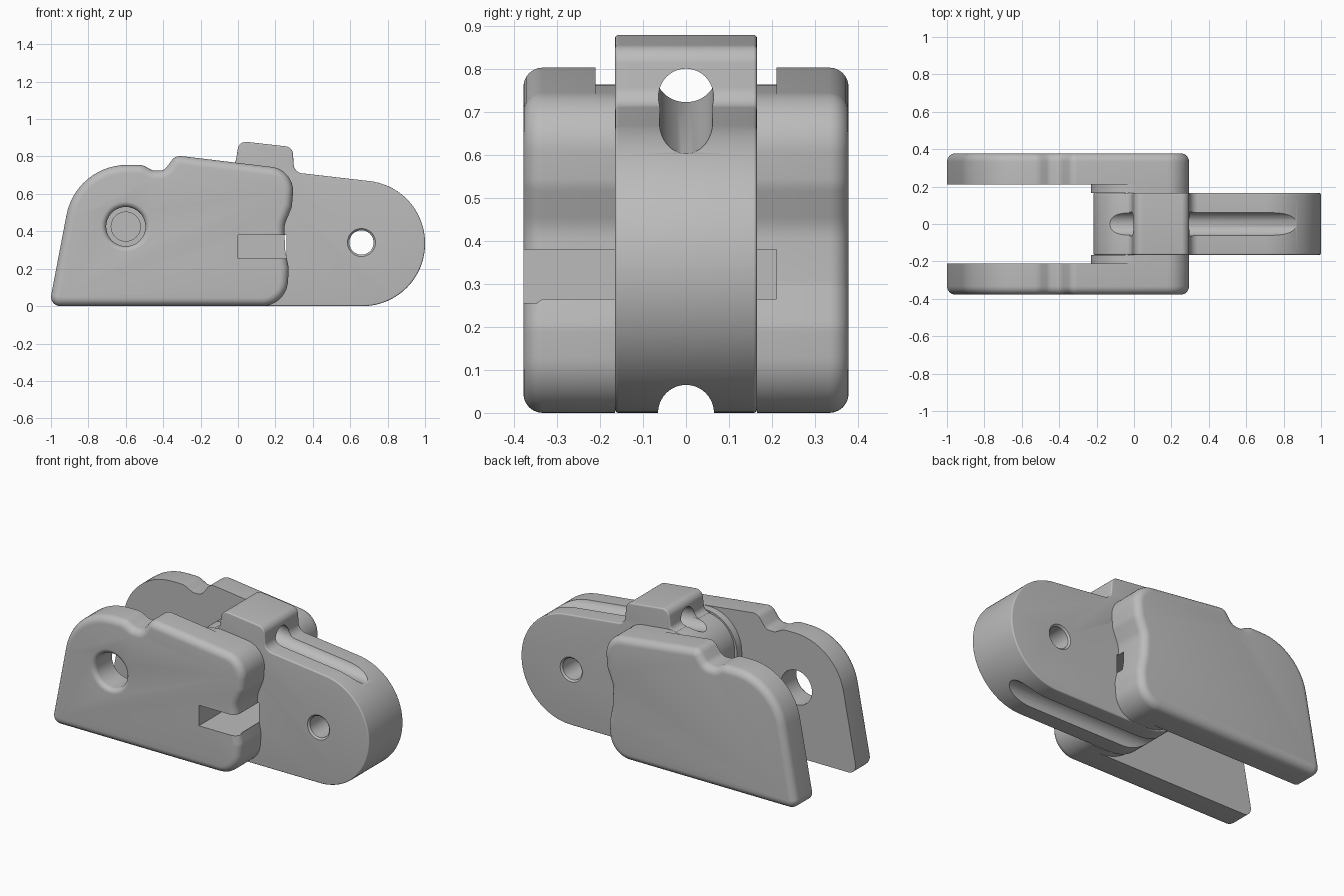
import bpy, bmesh, math
from mathutils import Vector

cube = bpy.data.objects.get("Cube")
if cube:
    bpy.data.objects.remove(cube, do_unlink=True)

grey = bpy.data.materials.new("plain grey")
grey.use_nodes = True
grey.diffuse_color = (0.5, 0.5, 0.5, 1)
grey.node_tree.nodes["Principled BSDF"].inputs["Base Color"].default_value = (0.5, 0.5, 0.5, 1)


def rounded(corners, steps=12):
    """Outline in x, z from corners (x, z, fillet radius)."""
    out = []
    for i, (x, z, r) in enumerate(corners):
        p = Vector((x, z))
        a = (Vector(corners[i - 1][:2]) - p).normalized()
        b = (Vector(corners[(i + 1) % len(corners)][:2]) - p).normalized()
        half = a.angle(b) / 2
        centre = p + (a + b).normalized() * r / math.sin(half)
        start = p + a * r / math.tan(half) - centre
        end = p + b * r / math.tan(half) - centre
        sweep = start.angle_signed(end)
        n = max(2, round(steps * abs(sweep) / 1.2))
        for k in range(n + 1):
            t = -sweep * k / n
            c, s = math.cos(t), math.sin(t)
            out.append(centre + Vector((start.x * c - start.y * s, start.x * s + start.y * c)))
    return out


def finish(name, bm):
    bmesh.ops.recalc_face_normals(bm, faces=bm.faces[:])
    mesh = bpy.data.meshes.new(name)
    bm.to_mesh(mesh)
    bm.free()
    mesh.materials.append(grey)
    obj = bpy.data.objects.new(name, mesh)
    bpy.context.collection.objects.link(obj)
    return obj


def slab(name, outline, y0, y1, bevel=0.0, sides=()):
    """Outline extruded along y, with the rims at the given y values rounded."""
    bm = bmesh.new()
    cap = bm.faces.new([bm.verts.new((p.x, y0, p.y)) for p in outline])
    ext = bmesh.ops.extrude_face_region(bm, geom=[cap], use_keep_orig=True)
    bmesh.ops.translate(bm, vec=(0, y1 - y0, 0),
                        verts=[g for g in ext["geom"] if isinstance(g, bmesh.types.BMVert)])
    bmesh.ops.recalc_face_normals(bm, faces=bm.faces[:])
    rim = [e for e in bm.edges
           if any(all(abs(v.co.y - s) < 1e-5 for v in e.verts) for s in sides)]
    if rim:
        bmesh.ops.bevel(bm, geom=rim, offset=bevel, segments=6, profile=0.5,
                        affect='EDGES', clamp_overlap=False)
    return finish(name, bm)


def lathe(name, rings, sides=40):
    """Closed round solid along z from (height, radius) rings."""
    bm = bmesh.new()
    loops = [[bm.verts.new((r * math.cos(2 * math.pi * k / sides),
                            r * math.sin(2 * math.pi * k / sides), h)) for k in range(sides)]
             for h, r in rings]
    for a, b in zip(loops, loops[1:]):
        for k in range(sides):
            j = (k + 1) % sides
            bm.faces.new((a[k], a[j], b[j], b[k]))
    bm.faces.new(loops[0])
    bm.faces.new(loops[-1])
    return finish(name, bm)


def bore(name, rings, position, direction):
    obj = lathe(name, rings)
    obj.location = position
    obj.rotation_mode = 'QUATERNION'
    obj.rotation_quaternion = Vector((0, 0, 1)).rotation_difference(Vector(direction))
    return obj


def cut(obj, *cutters):
    for c in cutters:
        m = obj.modifiers.new("cut", 'BOOLEAN')
        m.operation, m.solver, m.object = 'DIFFERENCE', 'EXACT', c
    bpy.context.view_layer.update()
    mesh = bpy.data.meshes.new_from_object(
        obj.evaluated_get(bpy.context.evaluated_depsgraph_get()))
    obj.modifiers.clear()
    obj.data = mesh


# Profiles
plate_front_edge = [(0.304, 0.729, 0.13), (0.288, 0.53, 0.1), (0.247, 0.43, 0.12),
                    (0.252, 0.3, 0.1), (0.272, 0.2, 0.1), (0.258, 0, 0.14)]
plate_outline = rounded([(-1.01, 0, 0.05), (-0.866, 0.755, 0.33), (-0.51, 0.755, 0.08),
                         (-0.455, 0.724, 0.05), (-0.395, 0.724, 0.05),
                         (-0.335, 0.806, 0.055)] + plate_front_edge)
spacer_outline = rounded([(-0.23, 0, 0.3), (-0.23, 0.79, 0.22)] + plate_front_edge)
body_outline = rounded([(-0.217, 0, 0.25), (-0.217, 0.777, 0.19), (-0.015, 0.752, 0.035),
                        (0.005, 0.883, 0.045), (0.292, 0.85, 0.045), (0.3, 0.715, 0.05),
                        (1, 0.634, 0.334), (1, 0, 0.334)], 20)

# Cheek plates, their inner spacers and the central body
front_plate = slab("front_plate", plate_outline, -0.378, -0.21, 0.045, [-0.378])
back_plate = slab("back_plate", plate_outline, 0.21, 0.378, 0.045, [0.378])
front_spacer = slab("front_spacer", spacer_outline, -0.21, -0.165)
back_spacer = slab("back_spacer", spacer_outline, 0.165, 0.21)
body = slab("central_body", body_outline, -0.165, 0.165, 0.008, [-0.165, 0.165])

# Cutters: rounded-lip hole, blind hole, pin hole, cable grooves and side slot
lip = [(0.03 * math.sin(a), 0.135 - 0.03 * math.cos(a))
       for a in [math.pi / 2 * k / 6 for k in range(7)]]
lip = [(h, 0.105 + 0.03 * (1 - math.sin(math.pi / 2 * k / 6))
        ** 1.0) for k, (h, r) in enumerate([(0.03 * (1 - math.cos(math.pi / 2 * k / 6)), 0)
                                            for k in range(7)])]
lip_hole = bore("lip_hole_cutter", [(-0.05, 0.135)] + lip + [(0.25, 0.105)],
                (-0.6, -0.378, 0.425), (0, 1, 0))
blind_hole = bore("blind_hole_cutter", [(-0.05, 0.078), (0.1, 0.078)],
                  (-0.6, 0.21, 0.425), (0, 1, 0))
pin_hole = bore("pin_hole_cutter", [(-0.3, 0.075), (-0.165, 0.075), (-0.155, 0.065),
                                    (0.155, 0.065), (0.165, 0.075), (0.3, 0.075)],
                (0.66, 0, 0.34), (0, 1, 0))
top_groove = bore("top_groove_cutter", [(-1, 0.064), (1, 0.064)],
                  (0.3, 0, 0.735), (1, 0, -0.12))
bottom_groove = bore("bottom_groove_cutter", [(-1.5, 0.065), (1.5, 0.065)],
                     (0, 0, 0), (1, 0, 0))
slot = slab("slot_cutter", [Vector(p) for p in
                            ((0, 0.255), (0.259, 0.255), (0.259, 0.38), (0, 0.38))], -0.5, 0.21)

cut(front_plate, lip_hole, slot)
cut(back_plate, blind_hole)
cut(front_spacer, slot)
cut(back_spacer, slot)
cut(body, pin_hole, top_groove, bottom_groove, slot)

for c in (lip_hole, blind_hole, pin_hole, top_groove, bottom_groove, slot):
    bpy.data.objects.remove(c, do_unlink=True)

# Smooth shading with crisp edges
bpy.ops.object.select_all(action='DESELECT')
for o in (front_plate, back_plate, front_spacer, back_spacer, body):
    o.select_set(True)
bpy.context.view_layer.objects.active = body
bpy.ops.object.shade_smooth_by_angle(angle=math.radians(30))
